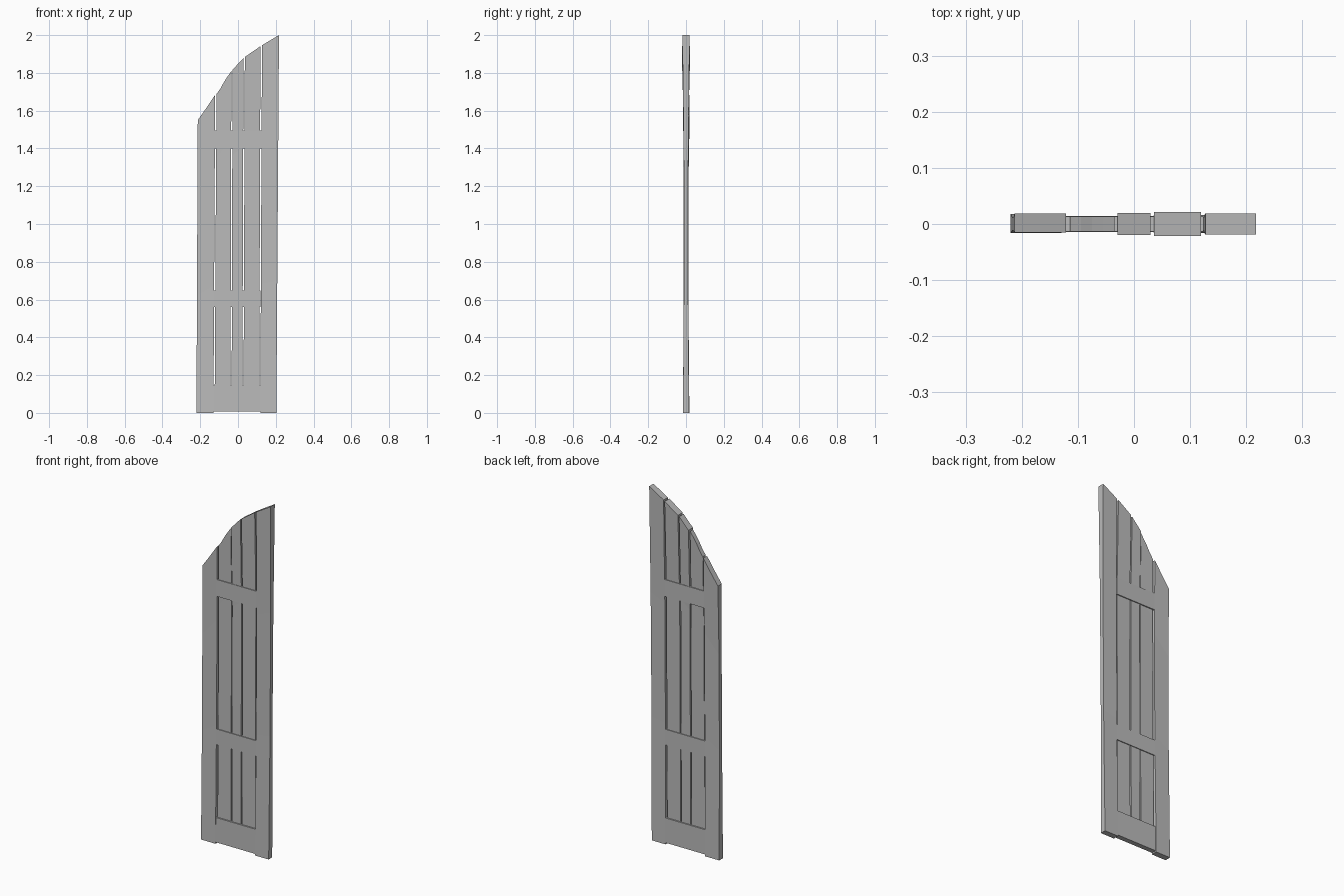
import bpy
import bmesh

cube = bpy.data.objects.get("Cube")
if cube:
    bpy.data.objects.remove(cube, do_unlink=True)

wood = bpy.data.materials.new("weathered grey")
wood.use_nodes = True
GREY = (0.5, 0.5, 0.5, 1)
wood.diffuse_color = GREY
wood.node_tree.nodes["Principled BSDF"].inputs["Base Color"].default_value = GREY

# Curved top edge of the leaf as (x, z)
ARCH = [(-0.213, 1.55), (-0.167, 1.615), (-0.12, 1.685), (-0.108, 1.69),
        (-0.07, 1.76), (-0.035, 1.81), (0.03, 1.88), (0.12, 1.942), (0.217, 2.0)]


def arch(x):
    if x <= ARCH[0][0]:
        return ARCH[0][1]
    for (xa, za), (xb, zb) in zip(ARCH, ARCH[1:]):
        if x <= xb:
            return za + (zb - za) * (x - xa) / (xb - xa)
    return ARCH[-1][1]


def board(name, low, high, rows, top=arch, columns=5):
    """Board from low to high x-ranges; rows are (height share, half depth, y shift)."""
    bm = bmesh.new()
    sides = []
    for sign in (-1, 1):
        grid = []
        for share, half, shift in rows:
            line = []
            for i in range(columns):
                t = i / (columns - 1)
                xb = low[0] + (low[1] - low[0]) * t
                xt = high[0] + (high[1] - high[0]) * t
                x = xb + (xt - xb) * share
                line.append(bm.verts.new((x, shift + sign * half, share * top(xt))))
            grid.append(line)
        sides.append(grid)
        for a, b in zip(grid, grid[1:]):
            for i in range(columns - 1):
                bm.faces.new((a[i], a[i + 1], b[i + 1], b[i]))
    # Close the rim between the front and back grids
    rims = []
    for g in sides:
        rims.append(g[0] + [r[-1] for r in g[1:-1]] + g[-1][::-1]
                    + [r[0] for r in g[-2:0:-1]])
    f, b = rims
    for i in range(len(f)):
        j = (i + 1) % len(f)
        bm.faces.new((f[i], f[j], b[j], b[i]))
    bmesh.ops.recalc_face_normals(bm, faces=bm.faces)
    mesh = bpy.data.meshes.new(name)
    bm.to_mesh(mesh)
    bm.free()
    mesh.materials.append(wood)
    obj = bpy.data.objects.new(name, mesh)
    bpy.context.collection.objects.link(obj)
    return obj


# Upright stiles, thinner at mid height
board("right_stile", (-0.22, -0.13), (-0.213, -0.121),
      [(0, 0.017, 0.001), (0.4, 0.012, 0), (0.75, 0.012, 0), (1, 0.017, 0.002)])
board("left_stile", (0.118, 0.203), (0.127, 0.217),
      [(0, 0.016, 0), (0.35, 0.011, 0), (0.7, 0.012, 0), (1, 0.019, 0)])

# Recessed planks flaring towards the arch
board("right_plank", (-0.124, -0.04), (-0.114, -0.035),
      [(0.01, 0.006, 0), (0.8, 0.007, 0), (1, 0.013, 0)])
board("middle_plank", (-0.034, 0.023), (-0.029, 0.029),
      [(0.01, 0.007, 0), (0.75, 0.008, 0), (1, 0.02, 0)])
board("left_plank", (0.029, 0.112), (0.036, 0.119),
      [(0.01, 0.006, 0), (0.75, 0.008, 0), (1, 0.021, 0)])

# Cross rails tenoned into the stiles
for name, x0, x1, z0, z1, half in (
        ("bottom_rail", -0.131, 0.119, 0.008, 0.148, 0.014),
        ("middle_rail", -0.129, 0.12, 0.56, 0.648, 0.0115),
        ("top_rail", -0.126, 0.124, 1.4, 1.495, 0.0135)):
    rail = board(name, (x0, x1), (x0, x1), [(0, half, 0), (1, half, 0)],
                 top=lambda x: z1 - z0, columns=2)
    rail.location.z = z0
